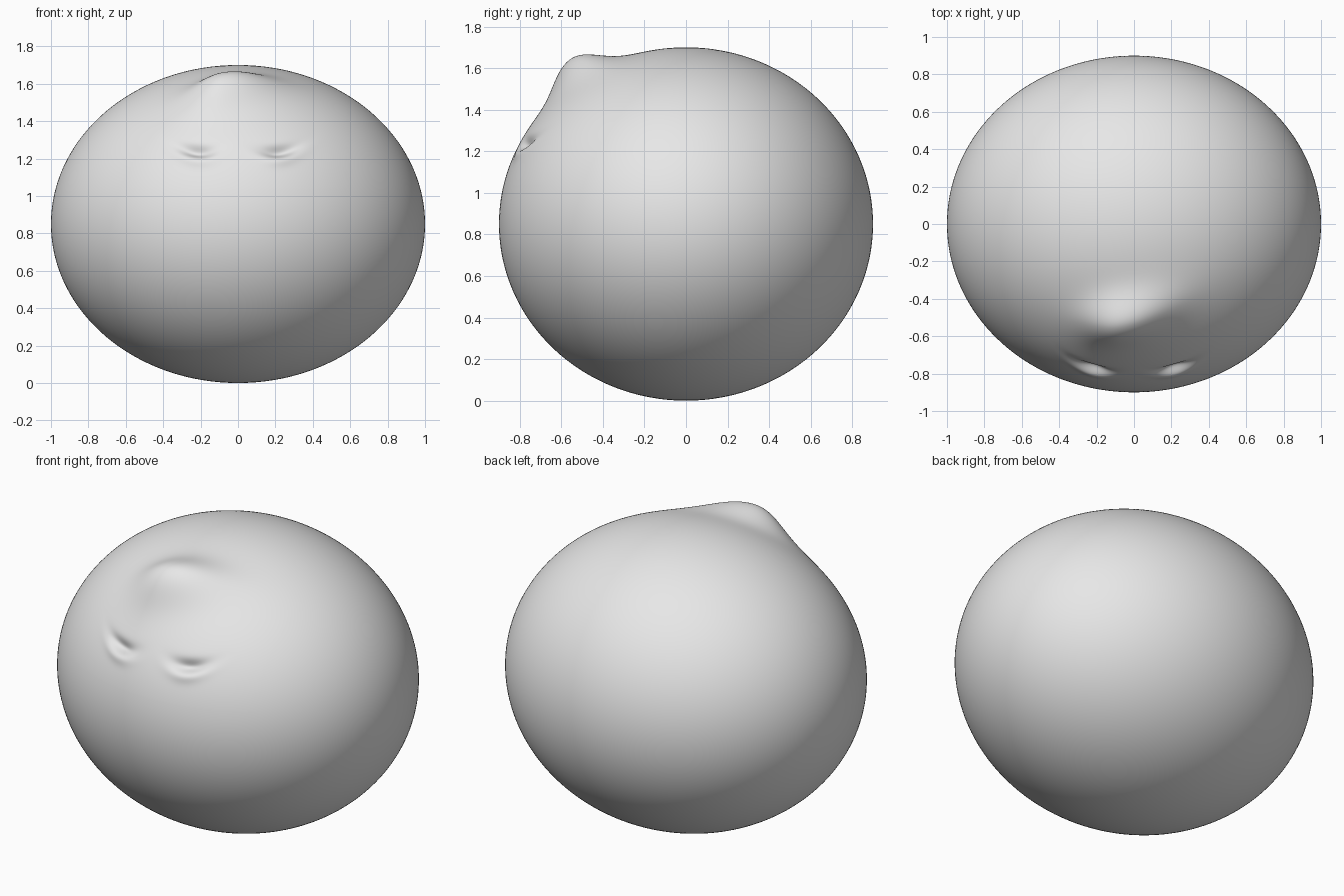
import bpy, bmesh
from math import exp, sqrt
from mathutils import Vector

cube = bpy.data.objects.get("Cube")
if cube:
    bpy.data.objects.remove(cube, do_unlink=True)

RADII = Vector((1.0, 0.9, 0.85))
CENTRE_Z = 0.85


def bell(value, width):
    return exp(-0.5 * (value / width) ** 2)


def brow_bump(p):
    # Rounded hump on the forehead, wider towards +x and steeper behind
    dx = p.x + 0.07
    along = (p.y + 0.55) * 0.816 + (p.z - 1.52) * 0.578
    v = along - 0.065 - 0.2 * dx
    return 0.105 * bell(dx, 0.18 if dx > 0 else 0.135) * bell(v, 0.093 if v > 0 else 0.115)


def closed_eyes(p):
    # Curved eyelid groove with a soft pouch under it, mirrored
    u = abs(p.x) - 0.22
    v = p.z - 1.237 - 1.5 * u * u - 0.08 * u
    groove = -0.035 * bell(u, 0.062) * bell(v, 0.022)
    pouch = 0.012 * bell(u, 0.07) * bell(v + 0.045, 0.023)
    return groove + pouch


# Smooth ball, refined where the face is sculpted
bm = bmesh.new()
bmesh.ops.create_uvsphere(bm, u_segments=192, v_segments=128, radius=1)
face_edges = [e for e in bm.edges
              if all(v.co.y < -0.25 and abs(v.co.x) < 0.6 and 0.2 < v.co.z < 0.96 for v in e.verts)]
bmesh.ops.subdivide_edges(bm, edges=face_edges, cuts=2, use_grid_fill=True)

# Stretch to an ellipsoid and push the features along its normal
for vert in bm.verts:
    unit = vert.co.normalized()
    normal = Vector([unit[i] / RADII[i] for i in range(3)]).normalized()
    p = Vector([unit[i] * RADII[i] for i in range(3)])
    p.z += CENTRE_Z
    if p.y < 0 and p.z > CENTRE_Z:
        p += normal * (brow_bump(p) + closed_eyes(p))
    vert.co = p

for face in bm.faces:
    face.smooth = True
mesh = bpy.data.meshes.new("head")
bm.to_mesh(mesh)
bm.free()
head = bpy.data.objects.new("head", mesh)
bpy.context.collection.objects.link(head)

# Single plain clay colour
clay = bpy.data.materials.new("light_grey_clay")
clay.use_nodes = True
colour = (0.8, 0.8, 0.8, 1)
clay.diffuse_color = colour
clay.node_tree.nodes["Principled BSDF"].inputs["Base Color"].default_value = colour
mesh.materials.append(clay)
